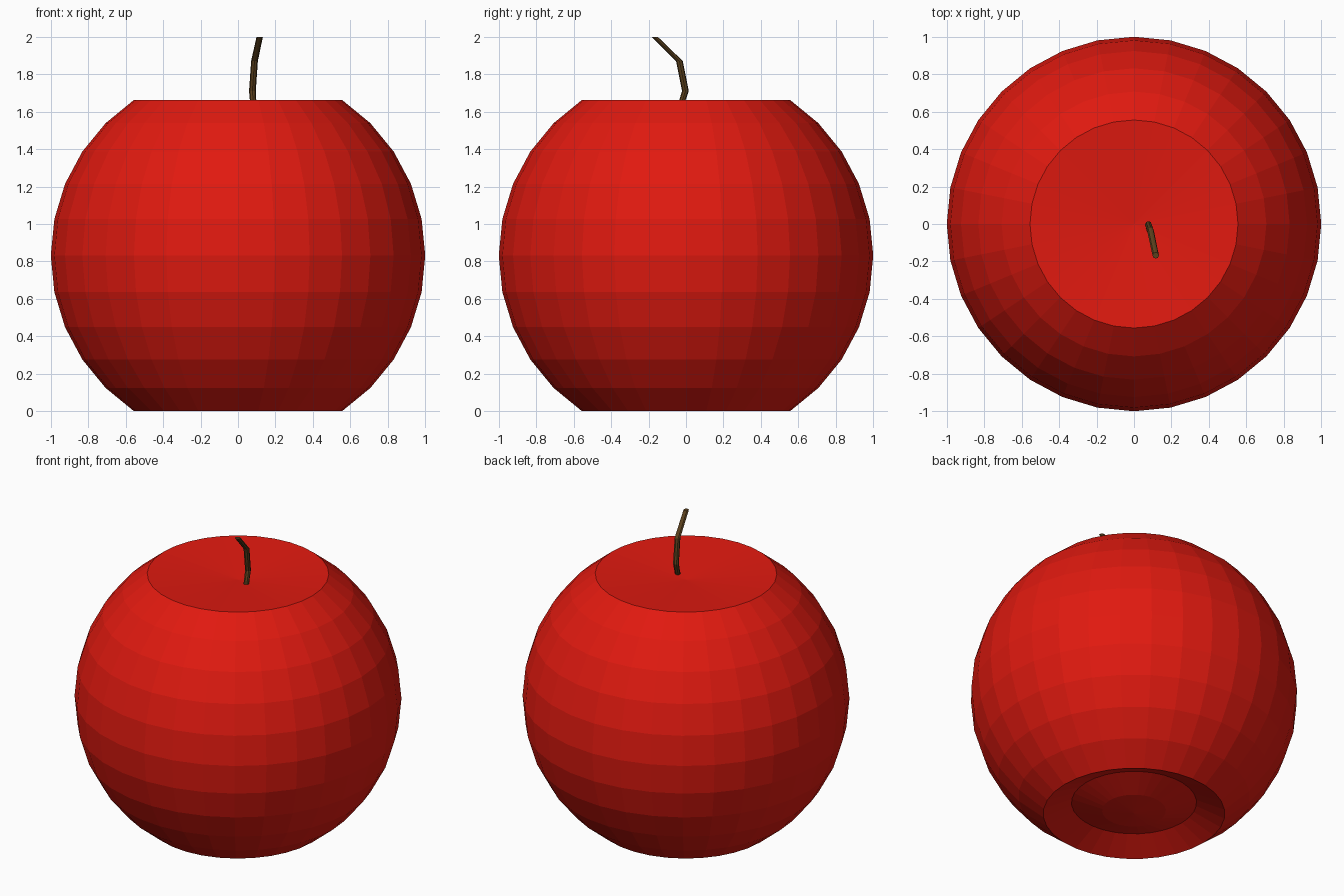
import bpy, bmesh
from math import sin, cos, pi

if "Cube" in bpy.data.objects:
    bpy.data.objects.remove(bpy.data.objects["Cube"])

SEG, RINGS = 32, 16
RIM = cos(3 * pi / RINGS)          # sphere centre height above the ground


def material(name, color):
    m = bpy.data.materials.new(name)
    m.diffuse_color = color
    m.use_nodes = True
    m.node_tree.nodes["Principled BSDF"].inputs["Base Color"].default_value = m.diffuse_color
    return m


def loft(name, rings, sides, mat):
    """Skin rings (x, y, z, radius); radius 0 makes a single pole vertex."""
    bm = bmesh.new()
    loops = []
    for x, y, z, r in rings:
        n = sides if r > 0 else 1
        loops.append([bm.verts.new((x + r * cos(2 * pi * i / sides),
                                    y + r * sin(2 * pi * i / sides), z))
                      for i in range(n)])
    for a, b in zip(loops, loops[1:]):
        for i in range(sides):
            j = (i + 1) % sides
            quad = [a[i % len(a)], a[j % len(a)], b[j % len(b)], b[i % len(b)]]
            bm.faces.new(list(dict.fromkeys(quad)))
    for end in (loops[0], loops[-1]):
        if len(end) > 1:
            bm.faces.new(end)
    bmesh.ops.recalc_face_normals(bm, faces=bm.faces)
    me = bpy.data.meshes.new(name)
    bm.to_mesh(me)
    bm.free()
    me.materials.append(mat)
    ob = bpy.data.objects.new(name, me)
    bpy.context.collection.objects.link(ob)
    return ob


# Fruit body: a low-poly sphere whose bottom cap is pushed in
# and whose top is a shallow dished disc
LIFT = 0.17
profile = []
for k in range(RINGS - 2):
    t = pi * k / RINGS
    z = RIM - cos(t) + (LIFT if k < 3 else 0)
    profile.append((0, 0, z, sin(t) if k else 0))
profile.append((0, 0, 2 * RIM - 0.04, 0))
loft("apple_body", profile, SEG, material("red_skin", (0.75, 0.01, 0.005, 1)))

# Bent stem
stem = [(0.085, -0.04, 1.60, 0.016), (0.077, -0.003, 1.71, 0.018),
        (0.088, -0.035, 1.87, 0.018), (0.116, -0.168, 2.0, 0.017)]
loft("stem", stem, 8, material("brown_stem", (0.10, 0.05, 0.012, 1)))
